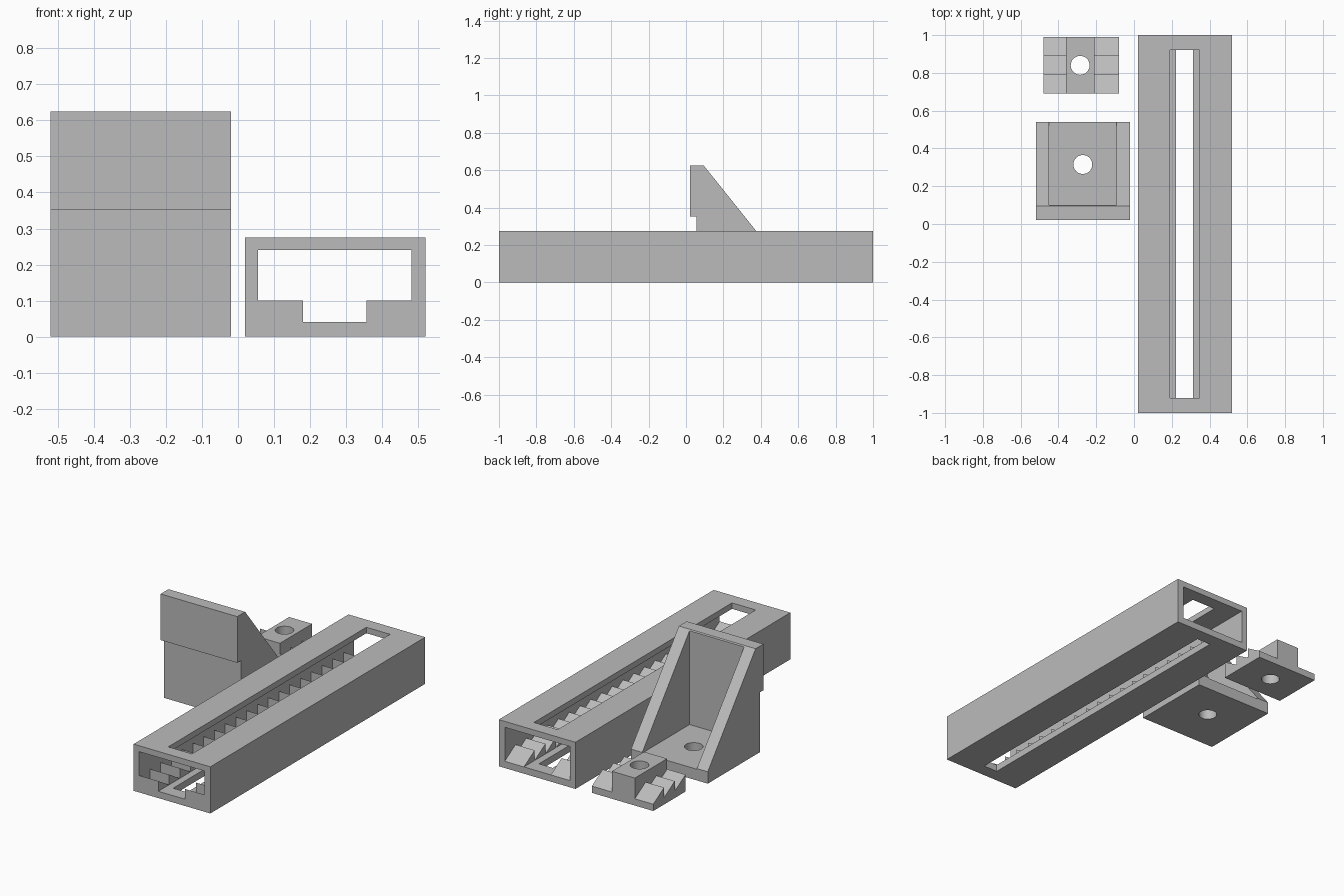
import bpy
import bmesh
from mathutils import Vector

if "Cube" in bpy.data.objects:
    bpy.data.objects.remove(bpy.data.objects["Cube"], do_unlink=True)

GREY = (0.5, 0.5, 0.5, 1.0)
grey = bpy.data.materials.new("plain grey")
grey.use_nodes = True
grey.diffuse_color = GREY
grey.node_tree.nodes["Principled BSDF"].inputs["Base Color"].default_value = GREY

PITCH, VALLEY, PEAK = 0.1, 0.04, 0.1


def prism(name, profile, x0, x1):
    """Extrude a (y, z) profile along x."""
    bm = bmesh.new()
    face = bm.faces.new([bm.verts.new((x0, y, z)) for y, z in profile])
    new = bmesh.ops.extrude_face_region(bm, geom=[face])["geom"]
    verts = [g for g in new if isinstance(g, bmesh.types.BMVert)]
    bmesh.ops.translate(bm, verts=verts, vec=Vector((x1 - x0, 0, 0)))
    bmesh.ops.recalc_face_normals(bm, faces=bm.faces)
    mesh = bpy.data.meshes.new(name)
    bm.to_mesh(mesh)
    bm.free()
    mesh.materials.append(grey)
    obj = bpy.data.objects.new(name, mesh)
    bpy.context.collection.objects.link(obj)
    return obj


def box(name, x0, x1, y0, y1, z0, z1):
    return prism(name, [(y0, z0), (y1, z0), (y1, z1), (y0, z1)], x0, x1)


def hole(x, y, radius=0.05):
    bpy.ops.mesh.primitive_cylinder_add(vertices=48, radius=radius, depth=1, location=(x, y, 0))
    cutter = bpy.context.object
    cutter.data.materials.append(grey)
    return cutter


def combine(obj, other, operation="DIFFERENCE"):
    """Boolean the other object into obj, then discard it."""
    mod = obj.modifiers.new("combine", "BOOLEAN")
    mod.object, mod.operation, mod.solver = other, operation, "EXACT"
    bpy.context.view_layer.update()
    graph = bpy.context.evaluated_depsgraph_get()
    result = bpy.data.meshes.new_from_object(obj.evaluated_get(graph))
    obj.modifiers.clear()
    obj.data = result
    bpy.data.objects.remove(other, do_unlink=True)


def sawtooth(start, count):
    """Ratchet line: each tooth drops gently to the back, then steps up."""
    points = []
    for i in range(count):
        points += [(start + i * PITCH, PEAK), (start + (i + 1) * PITCH, VALLEY)]
    return points


# Slotted rail with a ratchet floor inside
rail = box("slotted_rail", 0.02, 0.52, -1, 1, 0, 0.275)
cavity = [(-1.1, PEAK)] + sawtooth(-1, 20) + [(1.1, VALLEY), (1.1, 0.24), (-1.1, 0.24)]
combine(rail, prism("cavity", cavity, 0.056, 0.481))
combine(rail, box("channel", 0.181, 0.356, -1.1, 1.1, VALLEY, 0.2))
combine(rail, box("top_slot", 0.191, 0.346, -0.922, 0.922, 0.2, 0.4))
combine(rail, box("floor_slot", 0.223, 0.313, -0.922, 0.922, -0.1, 0.08))

# Toothed sliding nut
front, back = 0.69, 0.99
nut = prism("toothed_nut", [(front, 0)] + sawtooth(front, 3) + [(back, 0)], -0.48, -0.08)
combine(nut, box("nut_block", -0.36, -0.21, front, back, 0, 0.162), "UNION")
combine(nut, hole(-0.285, 0.84))

# Gusseted bracket with an overhanging jaw
side = [(0.055, 0), (0.54, 0), (0.54, 0.07), (0.095, 0.625),
        (0.022, 0.625), (0.022, 0.353), (0.055, 0.353)]
bracket = prism("jaw_bracket", side, -0.52, -0.02)
combine(bracket, box("pocket", -0.449, -0.093, 0.1, 0.8, 0.066, 0.8))
combine(bracket, hole(-0.271, 0.315))

# Smooth the bores while keeping edges sharp
bpy.ops.object.select_all(action="DESELECT")
for obj in (rail, nut, bracket):
    obj.select_set(True)
bpy.context.view_layer.objects.active = rail
bpy.ops.object.shade_smooth_by_angle()
